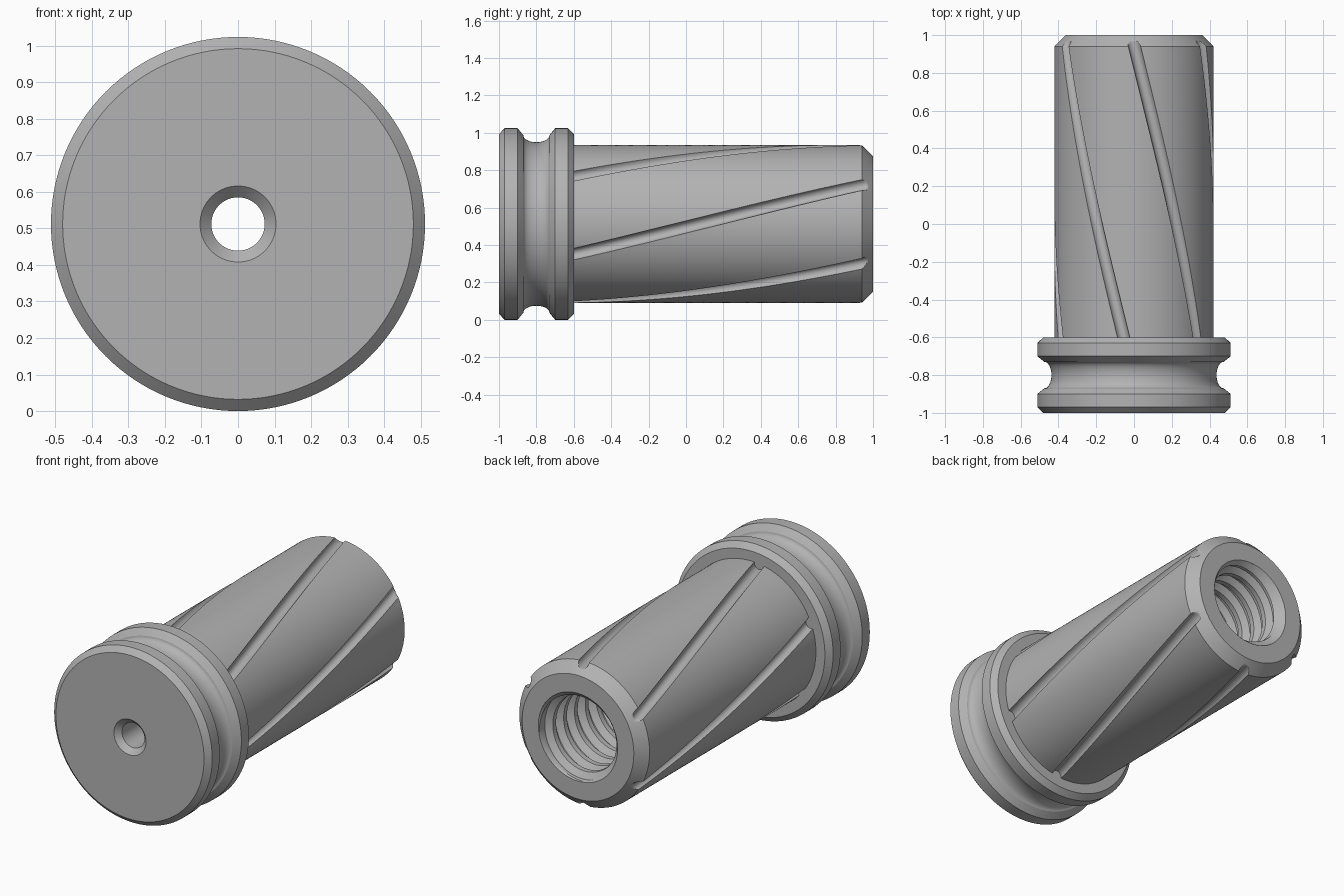
import bpy, bmesh
from math import sin, cos, pi, tau, radians, asin

default = bpy.data.objects.get("Cube")
if default:
    bpy.data.objects.remove(default)

AXIS_Z = 0.512      # height of the turning axis
BODY_R = 0.422
HOLE_R = 0.073
BORE_R = 0.257      # bore mouth
FLOOR_Y = -0.3      # bottom of the threaded bore

steel = bpy.data.materials.new("grey steel")
steel.use_nodes = True
grey = (0.45, 0.45, 0.45, 1)
steel.diffuse_color = grey
steel.node_tree.nodes["Principled BSDF"].inputs["Base Color"].default_value = grey


def skin(name, rings):
    """Join closed rings of (angle, radius, y) into one surface."""
    bm = bmesh.new()
    rows = [[bm.verts.new((r * sin(a), y, AXIS_Z + r * cos(a))) for a, r, y in ring]
            for ring in rings]
    for low, high in zip(rows, rows[1:]):
        for j in range(len(low)):
            k = (j + 1) % len(low)
            bm.faces.new((low[j], low[k], high[k], high[j]))
    bmesh.ops.remove_doubles(bm, verts=bm.verts, dist=1e-5)
    bmesh.ops.dissolve_degenerate(bm, edges=bm.edges, dist=1e-5)
    mesh = bpy.data.meshes.new(name)
    bm.to_mesh(mesh)
    bm.free()
    mesh.materials.append(steel)
    obj = bpy.data.objects.new(name, mesh)
    bpy.context.collection.objects.link(obj)
    bpy.ops.object.select_all(action='DESELECT')
    obj.select_set(True)
    bpy.context.view_layer.objects.active = obj
    bpy.ops.object.shade_smooth_by_angle(angle=radians(28))
    return obj


# Flanged head: through hole, chamfered rims and rounded waist groove
waist = [(-0.8 - 0.07 * cos(pi * i / 16), 0.475 - 0.038 * sin(pi * i / 16))
         for i in range(17)]
profile = [(FLOOR_Y, HOLE_R), (-0.97, HOLE_R), (-1, 0.104), (-1, 0.48),
           (-0.97, 0.512), (-0.9, 0.512), *waist, (-0.7, 0.512),
           (-0.63, 0.512), (-0.6, 0.48), (-0.6, 0.38)]
skin("flanged_head", [[(tau * j / 128, r, y) for j in range(128)] for y, r in profile])

# Shaft section: six round flutes with plain arcs between them
FLUTES, FLUTE_R = 6, 0.033
half = asin(FLUTE_R / BODY_R)
section = []
for n in range(FLUTES):
    start = tau * n / FLUTES
    for i in range(11):
        t = pi * i / 10
        section.append((start - half * cos(t), BODY_R - FLUTE_R * sin(t)))
    gap = tau / FLUTES - 2 * half
    section += [(start + half + gap * i / 15, BODY_R) for i in range(1, 15)]


# Twisted shaft, chamfered at the back, closed by the end face
def shaft_ring(y):
    twist = radians(52.5) * (0.95 - y) / 1.55
    limit = BODY_R - max(0, y - 0.94)
    return [(a + twist, min(r, limit), y) for a, r in section]


stations = [-0.6 + 1.54 * i / 40 for i in range(41)]
stations += [0.94 + 0.06 * i / 12 for i in range(1, 13)]
rings = [shaft_ring(y) for y in stations]
rings.append([(a, BORE_R, 1) for a, r, y in rings[-1]])
skin("fluted_shaft", rings)

# Threaded bore: helical rows trimmed to the mouth and the floor
PITCH, SIDES = 0.1, 96
THREAD = [(0, 0.215), (0.3, 0.215), (0.55, 0.25), (0.75, 0.25)]


def bore_ring(turn, offset, radius):
    ring = []
    for j in range(SIDES):
        a = tau * j / SIDES
        y = min(1, max(FLOOR_Y, 1 - PITCH * (turn + offset - j / SIDES)))
        ring.append((a, max(radius, BORE_R - (1 - y)), y))
    return ring


# The seam column is shifted by one full turn so the helix stays continuous
def bore_mesh():
    turns = int((1 - FLOOR_Y) / PITCH) + 2
    rows = [bore_ring(k, u, r) for k in range(turns) for u, r in THREAD]
    step = len(THREAD)
    bm_rings = []
    for i in range(len(rows)):
        later = rows[min(i + step, len(rows) - 1)]
        bm_rings.append((rows[i], later))
    return bm_rings


def thread_surface(name):
    bm = bmesh.new()
    rows = bore_mesh()
    columns = []
    for ring, _ in rows:
        columns.append([bm.verts.new((r * sin(a), y, AXIS_Z + r * cos(a)))
                        for a, r, y in ring])
    step = len(THREAD)
    for i in range(len(columns) - 1):
        for j in range(SIDES - 1):
            bm.faces.new((columns[i][j], columns[i][j + 1],
                          columns[i + 1][j + 1], columns[i + 1][j]))
        if i + step + 1 < len(columns):
            bm.faces.new((columns[i + step][SIDES - 1], columns[i][0],
                          columns[i + 1][0], columns[i + step + 1][SIDES - 1]))
    return bm


bm = thread_surface("threaded_bore")
bmesh.ops.remove_doubles(bm, verts=bm.verts, dist=1e-5)
bmesh.ops.dissolve_degenerate(bm, edges=bm.edges, dist=1e-5)
mesh = bpy.data.meshes.new("threaded_bore")
bm.to_mesh(mesh)
bm.free()
mesh.materials.append(steel)
bore = bpy.data.objects.new("threaded_bore", mesh)
bpy.context.collection.objects.link(bore)
bpy.ops.object.select_all(action='DESELECT')
bore.select_set(True)
bpy.context.view_layer.objects.active = bore
bpy.ops.object.shade_smooth_by_angle(angle=radians(28))

# Flat floor at the bottom of the bore
skin("bore_floor", [[(tau * j / 128, r, FLOOR_Y) for j in range(128)]
                    for r in (0.255, HOLE_R)])
